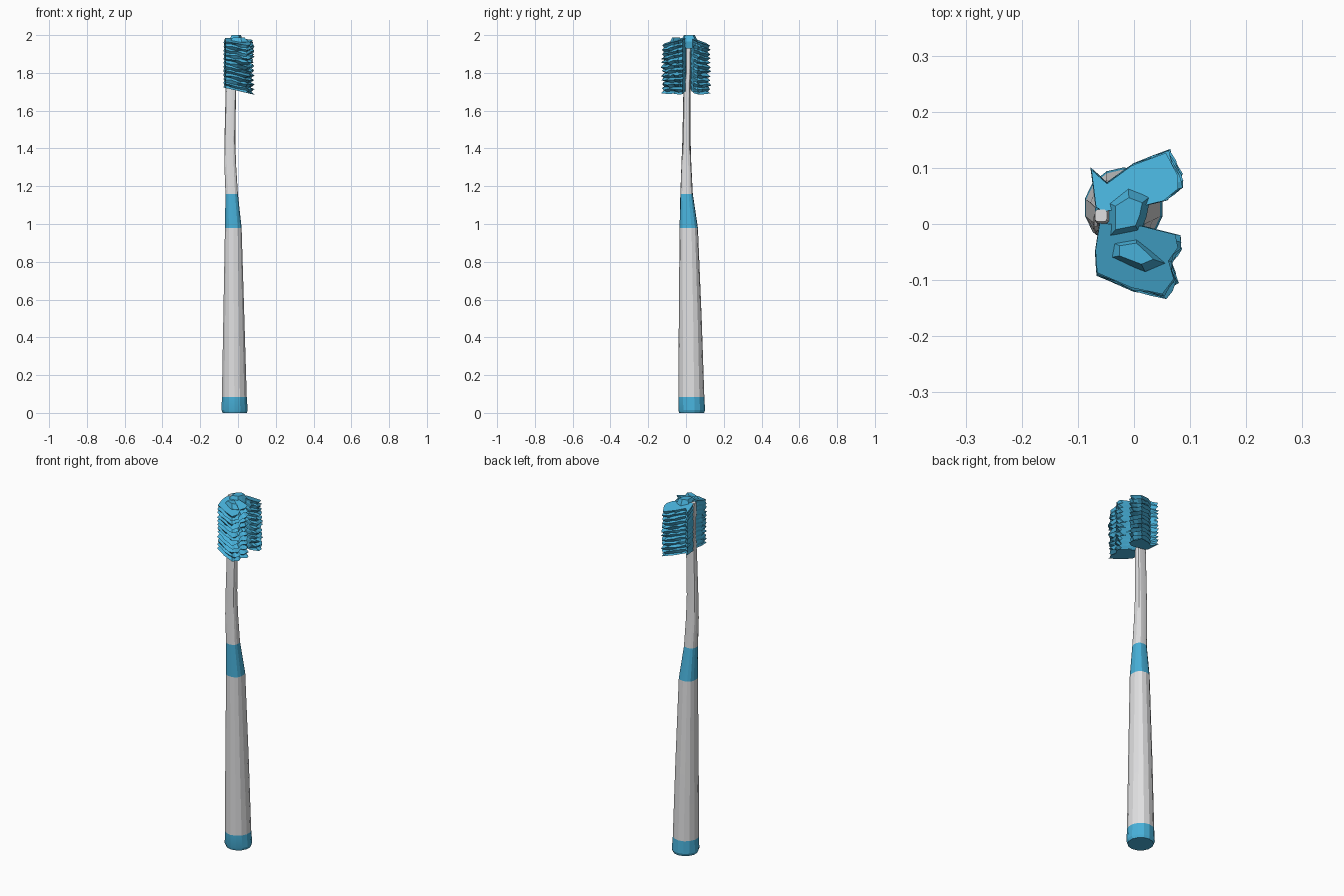
import bpy, math, random

if "Cube" in bpy.data.objects:
    bpy.data.objects.remove(bpy.data.objects["Cube"])

random.seed(4)


def material(name, rgb):
    m = bpy.data.materials.new(name)
    m.diffuse_color = (*rgb, 1)
    m.use_nodes = True
    m.node_tree.nodes["Principled BSDF"].inputs["Base Color"].default_value = m.diffuse_color
    return m


WHITE = material("white plastic", (0.75, 0.75, 0.76))
BLUE = material("blue rubber", (0.065, 0.44, 0.70))


def stack(name, rings, mat):
    """Skin a list of equal-length rings (bottom to top) and close both ends."""
    n = len(rings[0])
    verts = [p for r in rings for p in r]
    faces = [(k * n + i, k * n + (i + 1) % n, (k + 1) * n + (i + 1) % n, (k + 1) * n + i)
             for k in range(len(rings) - 1) for i in range(n)]
    faces.append(tuple(range(n))[::-1])
    faces.append(tuple(range((len(rings) - 1) * n, len(rings) * n)))
    me = bpy.data.meshes.new(name)
    me.from_pydata(verts, [], faces)
    me.materials.append(mat)
    ob = bpy.data.objects.new(name, me)
    bpy.context.collection.objects.link(ob)
    return ob


# Handle sections: z, x min, x max, y min, y max, squareness exponent
SECTIONS = [
    (0.0, -0.083, 0.048, -0.036, 0.096, 1.0),
    (0.015, -0.089, 0.053, -0.041, 0.101, 1.0),
    (0.085, -0.087, 0.048, -0.041, 0.097, 1.0),
    (0.5, -0.079, 0.035, -0.038, 0.083, 0.9),
    (0.98, -0.070, 0.020, -0.034, 0.063, 0.8),
    (1.16, -0.067, 0.000, -0.030, 0.036, 0.75),
    (1.32, -0.073, -0.010, -0.024, 0.028, 0.65),
    (1.45, -0.072, -0.014, -0.019, 0.024, 0.6),
    (1.70, -0.066, -0.010, -0.014, 0.023, 0.6),
    (1.80, -0.066, -0.020, 0.000, 0.023, 0.5),
    (1.96, -0.070, -0.035, 0.000, 0.026, 0.5),
    (1.985, -0.070, -0.048, 0.004, 0.026, 0.5),
]


def section(z, x0, x1, y0, y1, e, n=14):
    def sp(v):
        return math.copysign(abs(v) ** e, v)
    ring = []
    for i in range(n):
        a = math.tau * (i + 0.5) / n
        ring.append(((x0 + x1) / 2 + (x1 - x0) / 2 * sp(math.cos(a)),
                     (y0 + y1) / 2 + (y1 - y0) / 2 * sp(math.sin(a)), z))
    return ring


# Handle parts share their boundary rings so the colours meet flush
for name, a, b, mat in (("end_cap", 0, 2, BLUE), ("grip", 2, 4, WHITE),
                        ("collar", 4, 5, BLUE), ("neck_and_spine", 5, 11, WHITE)):
    ob = stack(name, [section(*s) for s in SECTIONS[a:b + 1]], mat)
    bpy.context.view_layer.objects.active = ob
    ob.select_set(True)
    bpy.ops.object.shade_smooth_by_angle(angle=math.radians(20))
    ob.select_set(False)


def top_z(x, y):
    return 1.985 - 0.32 * max(abs(y) - 0.03, 0) - 0.12 * max(x, 0)


def bottom_z(x, y):
    return 1.712 - 0.22 * (x + 0.03)


# Bristle lobes: jagged plates stacked along the spine
def bristles(name, outline, root, ridges=11):
    pts = []                                   # add a midpoint on every edge
    for i, p in enumerate(outline):
        q = outline[(i + 1) % len(outline)]
        pts += [p, ((p[0] + q[0]) / 2, (p[1] + q[1]) / 2)]
    rings, count = [], 2 * ridges + 1
    for k in range(count):
        t = k / (count - 1)
        tip = k % 2 == 0
        ring = []
        for x, y in pts:
            s = random.uniform(0.93, 1.0) if tip else random.uniform(0.74, 0.88)
            if k == count - 1:
                s = 0.93
            px, py = root[0] + (x - root[0]) * s, root[1] + (y - root[1]) * s
            z = bottom_z(x, y) * (1 - t) + top_z(x, y) * t
            if 0 < k < count - 1:
                z += random.uniform(-0.004, 0.004)
            ring.append((px, py, z))
        rings.append(ring)
    stack(name, rings, BLUE)


bristles("bristles_back",
         [(-0.055, 0.022), (0.01, 0.030), (0.06, 0.042), (0.088, 0.065), (0.088, 0.09),
          (0.065, 0.134), (0.0, 0.110), (-0.048, 0.075), (-0.078, 0.102), (-0.069, 0.03)],
         (-0.05, 0.03))
bristles("bristles_front",
         [(-0.062, 0.002), (-0.070, -0.05), (-0.067, -0.093), (0.0, -0.122), (0.058, -0.134),
          (0.080, -0.105), (0.070, -0.07), (0.088, -0.045), (0.083, -0.02),
          (0.02, -0.004)][::-1],
         (-0.05, -0.005))

# Tip tuft bridging both lobes at the top
tip = [(-0.045, -0.03), (0.005, -0.022), (0.03, -0.045), (0.055, -0.07), (0.02, -0.085),
       (-0.045, -0.06)]
bridge = [(-0.05, -0.03), (0.01, -0.018), (0.022, 0.012), (0.03, 0.05), (-0.01, 0.065),
          (-0.05, 0.04)]


def tuft(name, outline, z0, z1):
    cx = sum(p[0] for p in outline) / len(outline)
    cy = sum(p[1] for p in outline) / len(outline)
    stack(name, [[(cx + (x - cx) * s, cy + (y - cy) * s, z) for x, y in outline]
                 for z, s in ((z0, 0.8), ((z0 + z1) / 2, 1.0), (z1, 0.6))], BLUE)


tuft("tip_tuft", bridge, 1.93, 2.0)
tuft("tip_side_tuft", tip, 1.94, 1.988)
